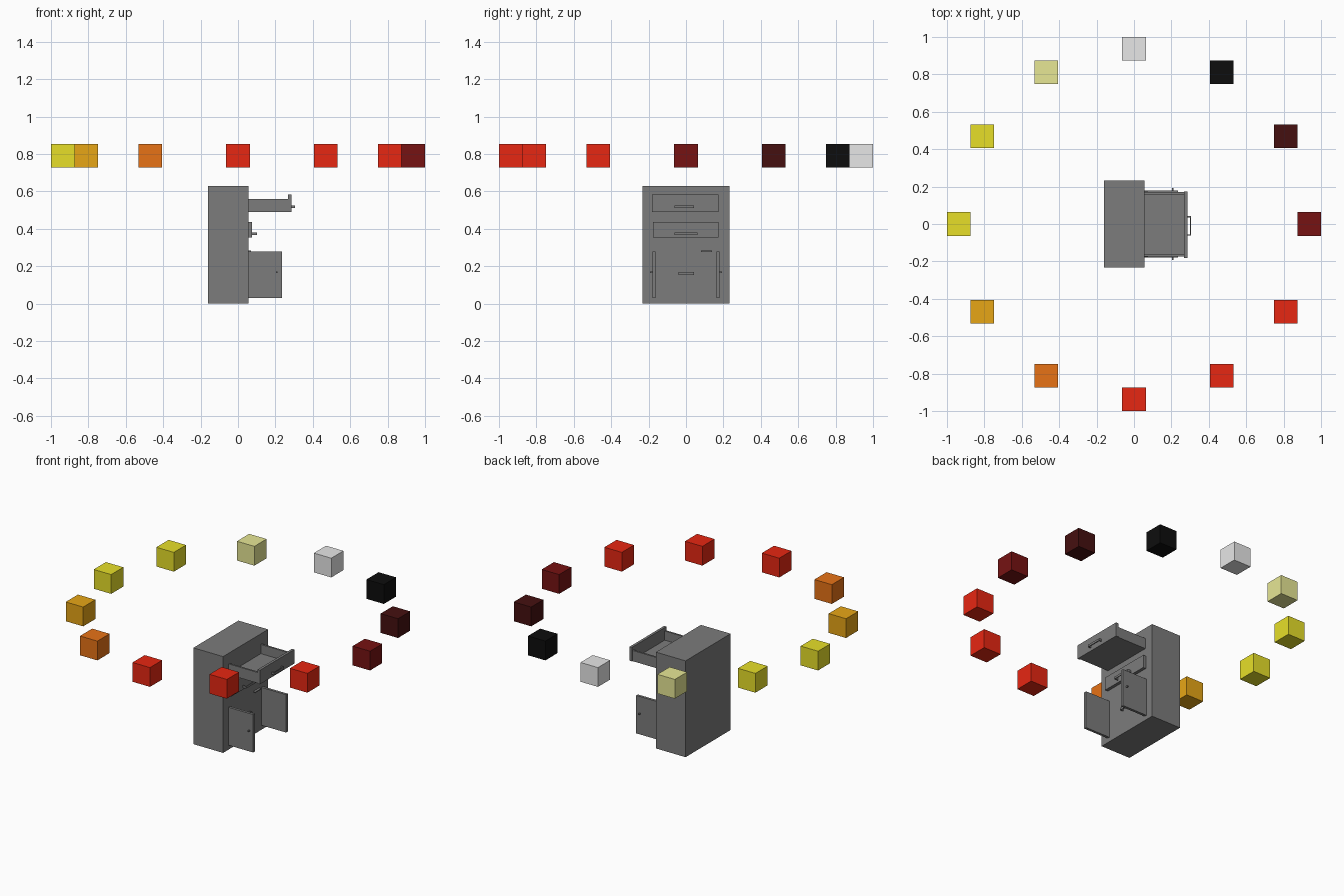
import bpy, bmesh, math

cube = bpy.data.objects.get("Cube")
if cube:
    bpy.data.objects.remove(cube, do_unlink=True)


def material(name, rgb):
    m = bpy.data.materials.new(name)
    m.use_nodes = True
    m.diffuse_color = (*rgb, 1)
    m.node_tree.nodes["Principled BSDF"].inputs["Base Color"].default_value = (*rgb, 1)
    return m


GREY = material("cabinet grey", (0.2, 0.2, 0.2))
RED = material("red", (0.8, 0.02, 0.006))
ORANGE = material("orange", (0.8, 0.17, 0.008))
AMBER = material("amber", (0.8, 0.38, 0.008))
YELLOW = material("yellow", (0.8, 0.74, 0.022))
PALE = material("pale khaki", (0.8, 0.8, 0.3))
SILVER = material("light grey", (0.8, 0.8, 0.8))
BLACK = material("black", (0.004, 0.004, 0.004))
MAROON = material("dark maroon", (0.06, 0.005, 0.005))
CRIMSON = material("dark red", (0.18, 0.006, 0.006))


def boxes(name, mat, *spans):
    """One object made of boxes, each given as (x0, x1, y0, y1, z0, z1)."""
    bm = bmesh.new()
    for x0, x1, y0, y1, z0, z1 in spans:
        for v in bmesh.ops.create_cube(bm, size=1)["verts"]:
            v.co = (x1 if v.co.x > 0 else x0,
                    y1 if v.co.y > 0 else y0,
                    z1 if v.co.z > 0 else z0)
    mesh = bpy.data.meshes.new(name)
    bm.to_mesh(mesh)
    bm.free()
    mesh.materials.append(mat)
    obj = bpy.data.objects.new(name, mesh)
    bpy.context.collection.objects.link(obj)
    return obj


def handle(name, x, y, z, half, reach=0.02):
    """Bar handle on two posts, standing off a face at x."""
    t = 0.007
    boxes(name, GREY,
          (x + reach - 0.005, x + reach, y - half, y + half, z - t, z + t),
          (x - 0.002, x + reach, y - half, y - half + 0.006, z - t, z + t),
          (x - 0.002, x + reach, y + half - 0.006, y + half, z - t, z + t))


# Cabinet body
FRONT = 0.055
boxes("cabinet_body", GREY, (-0.16, FRONT, -0.233, 0.233, 0, 0.63))

# Open upper drawer: tray and taller front panel
boxes("upper_drawer_tray", GREY,
      (FRONT, 0.27, -0.175, 0.17, 0.49, 0.5),
      (FRONT, 0.27, -0.175, -0.163, 0.49, 0.56),
      (FRONT, 0.27, 0.158, 0.17, 0.49, 0.56))
boxes("upper_drawer_front", GREY, (0.268, 0.285, -0.181, 0.175, 0.49, 0.582))
handle("upper_drawer_handle", 0.285, -0.01, 0.518, 0.052)

# Nearly closed lower drawer
boxes("lower_drawer_front", GREY, (FRONT, 0.075, -0.176, 0.175, 0.352, 0.437))
handle("lower_drawer_handle", 0.075, 0, 0.374, 0.062, 0.026)

# Two doors swung open, with round-edged knobs on their outer faces
for side, sign in (("right", -1), ("left", 1)):
    lo, hi = sorted((sign * 0.162, sign * 0.179))
    boxes(side + "_door", GREY, (FRONT, 0.235, lo, hi, 0.03, 0.278))
    lo, hi = sorted((sign * 0.178, sign * 0.193))
    boxes(side + "_door_knob", GREY, (0.204, 0.212, lo, hi, 0.163, 0.171))

# Small handle and catch between the doors
handle("inner_handle", FRONT, 0.002, 0.161, 0.041)
boxes("door_catch", GREY, (FRONT, 0.07, 0.08, 0.14, 0.277, 0.283))

# Ring of twelve coloured cubes, counter-clockwise from +x
ring = [CRIMSON, MAROON, BLACK, SILVER, PALE, YELLOW,
        YELLOW, AMBER, ORANGE, RED, RED, RED]
H = 0.063
for i, mat in enumerate(ring):
    a = math.tau * i / len(ring)
    x, y = 0.937 * math.cos(a), 0.937 * math.sin(a)
    boxes(f"ring_cube_{i + 1}", mat,
          (x - H, x + H, y - H, y + H, 0.79 - H, 0.79 + H))
